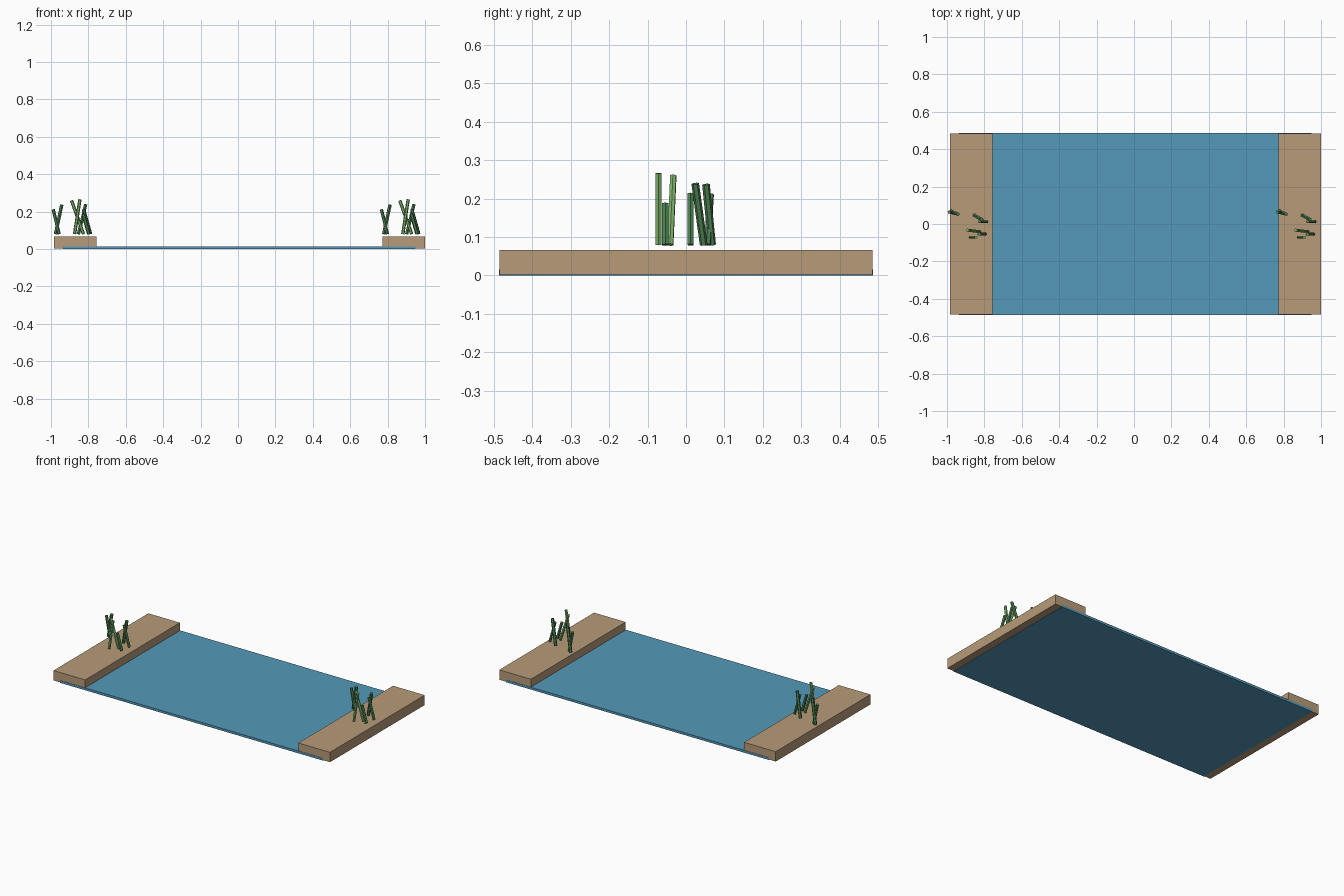
import bpy
from mathutils import Vector

if "Cube" in bpy.data.objects:
    bpy.data.objects.remove(bpy.data.objects["Cube"])


def material(name, rgb):
    m = bpy.data.materials.new(name)
    m.diffuse_color = (*rgb, 1)
    m.use_nodes = True
    m.node_tree.nodes["Principled BSDF"].inputs["Base Color"].default_value = m.diffuse_color
    return m


SOIL = material("soil", (0.48, 0.33, 0.19))
WATER = material("water", (0.09, 0.32, 0.49))
DARK = material("dark_green", (0.08, 0.23, 0.09))
LIGHT = material("light_green", (0.22, 0.48, 0.16))


def box(name, lo, hi, mat):
    lo, hi = Vector(lo), Vector(hi)
    bpy.ops.mesh.primitive_cube_add(size=1, location=(lo + hi) / 2)
    ob = bpy.context.object
    ob.name = name
    ob.scale = hi - lo
    ob.data.materials.append(mat)


def reed(name, base, tip, radius, mat):
    base, tip = Vector(base), Vector(tip)
    axis = tip - base
    bpy.ops.mesh.primitive_cylinder_add(
        vertices=6, radius=radius, depth=axis.length, location=(base + tip) / 2,
        rotation=axis.to_track_quat('Z', 'Y').to_euler())
    ob = bpy.context.object
    ob.name = name
    ob.data.materials.append(mat)


# Reeds: base x, y, tip x, y, tip z, radius, material
REEDS = [
    (-0.874, -0.071, -0.845, -0.071, 0.266, 0.009, LIGHT),
    (-0.826, -0.041, -0.890, -0.033, 0.260, 0.009, LIGHT),
    (-0.797, -0.054, -0.828, -0.054, 0.187, 0.010, DARK),
    (-0.788, 0.012, -0.826, 0.012, 0.213, 0.009, DARK),
    (-0.853, 0.046, -0.814, 0.024, 0.239, 0.010, DARK),
    (-0.976, 0.068, -0.942, 0.052, 0.237, 0.010, DARK),
    (-0.956, 0.056, -0.988, 0.064, 0.212, 0.009, DARK),
]

# Sheet of water
box("water", (-0.935, -0.487, 0), (0.95, 0.487, 0.015), WATER)

# Banks with identical reed clumps
for side, dx in (("left", 0), ("right", 1.755)):
    box(side + "_bank", (-0.983 + dx, -0.485, 0.002), (-0.756 + dx, 0.485, 0.066), SOIL)
    for i, (bx, by, tx, ty, tz, r, mat) in enumerate(REEDS):
        reed(f"{side}_reed_{i + 1}", (bx + dx, by, 0.08), (tx + dx, ty, tz), r, mat)
